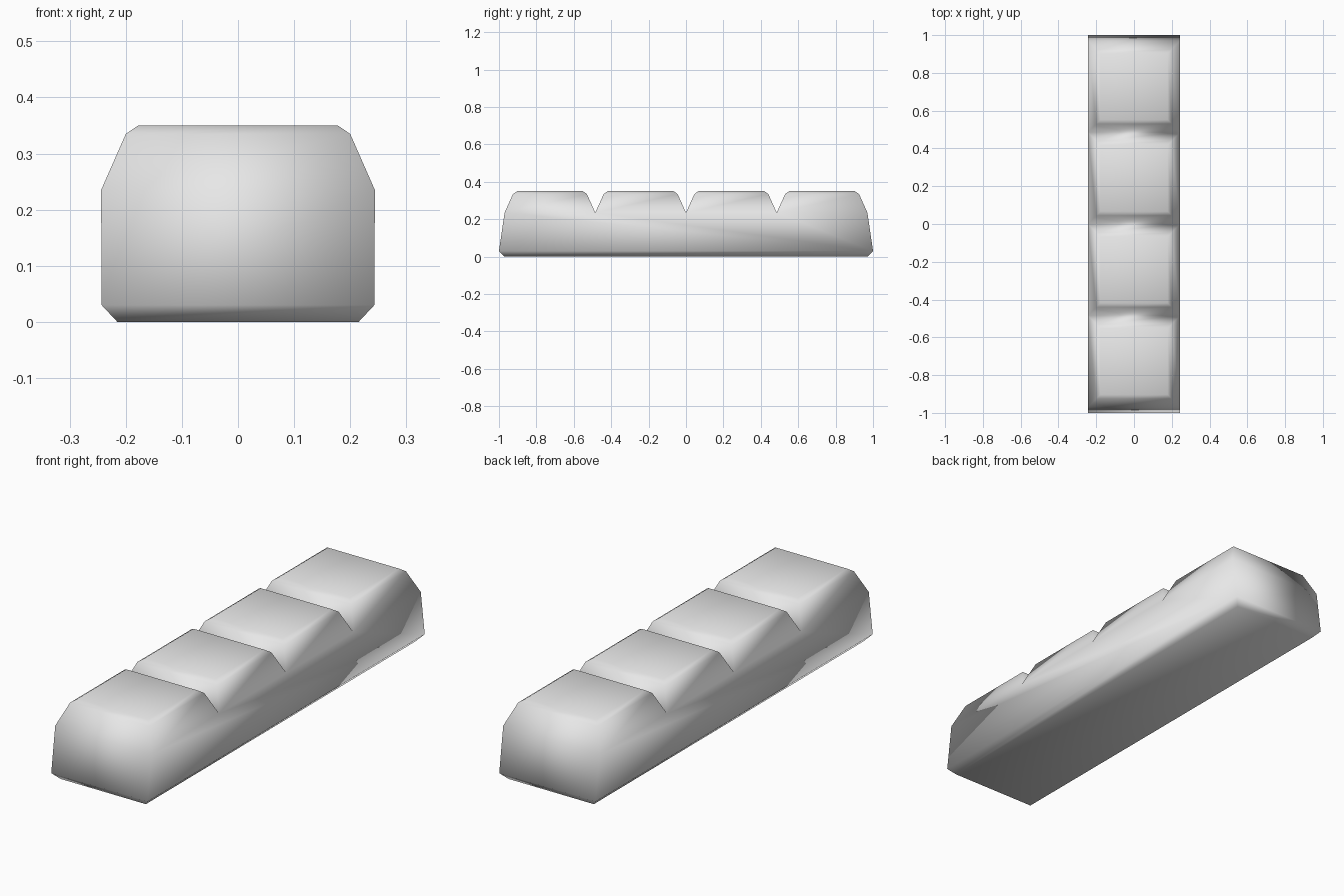
import bpy
import bmesh

cube = bpy.data.objects.get("Cube")
if cube:
    bpy.data.objects.remove(cube, do_unlink=True)

# Material
grey = bpy.data.materials.new("plain grey")
grey.use_nodes = True
colour = (0.8, 0.8, 0.8, 1)
grey.diffuse_color = colour
grey.node_tree.nodes["Principled BSDF"].inputs["Base Color"].default_value = colour

SHOULDER = 0.235          # height of the groove floors
HALF_WIDTH = 0.244
GROOVES = [-0.97, -0.485, 0, 0.485, 0.97]

bm = bmesh.new()


def ring(x, y0, y1, z):
    """Rectangle of four vertices, counter-clockwise from above."""
    return [bm.verts.new(p) for p in
            ((-x, y0, z), (x, y0, z), (x, y1, z), (-x, y1, z))]


def bridge(lower, upper):
    """Four quads between two rectangles."""
    for i in range(4):
        j = (i + 1) % 4
        bm.faces.new((lower[i], lower[j], upper[j], upper[i]))


# Underside with chamfered edge
base = ring(0.215, -0.972, 0.972, 0)
skirt = ring(0.243, -1, 1, 0.03)
bm.faces.new(base[::-1])
bridge(base, skirt)

# Shoulder points along both long sides
right = [bm.verts.new((-HALF_WIDTH, y, SHOULDER)) for y in GROOVES]
left = [bm.verts.new((HALF_WIDTH, y, SHOULDER)) for y in GROOVES]

# Tall walls: two ends and two unbroken long sides
bm.faces.new((skirt[0], skirt[1], left[0], right[0]))
bm.faces.new((skirt[2], skirt[3], right[-1], left[-1]))
bm.faces.new([skirt[1], skirt[2]] + left[::-1])
bm.faces.new([skirt[3], skirt[0]] + right)

# Four tapered blocks with chamfered tops
for i in range(len(GROOVES) - 1):
    y0, y1 = GROOVES[i], GROOVES[i + 1]
    foot = [right[i], left[i], left[i + 1], right[i + 1]]
    rim = ring(0.2, y0 + 0.045, y1 - 0.045, 0.335)
    top = ring(0.178, y0 + 0.067, y1 - 0.067, 0.35)
    bridge(foot, rim)
    bridge(rim, top)
    bm.faces.new(top)

bmesh.ops.recalc_face_normals(bm, faces=bm.faces)
for face in bm.faces:
    face.smooth = True

mesh = bpy.data.meshes.new("segmented_bar")
bm.to_mesh(mesh)
bm.free()
mesh.materials.append(grey)
bar = bpy.data.objects.new("segmented_bar", mesh)
bpy.context.collection.objects.link(bar)
